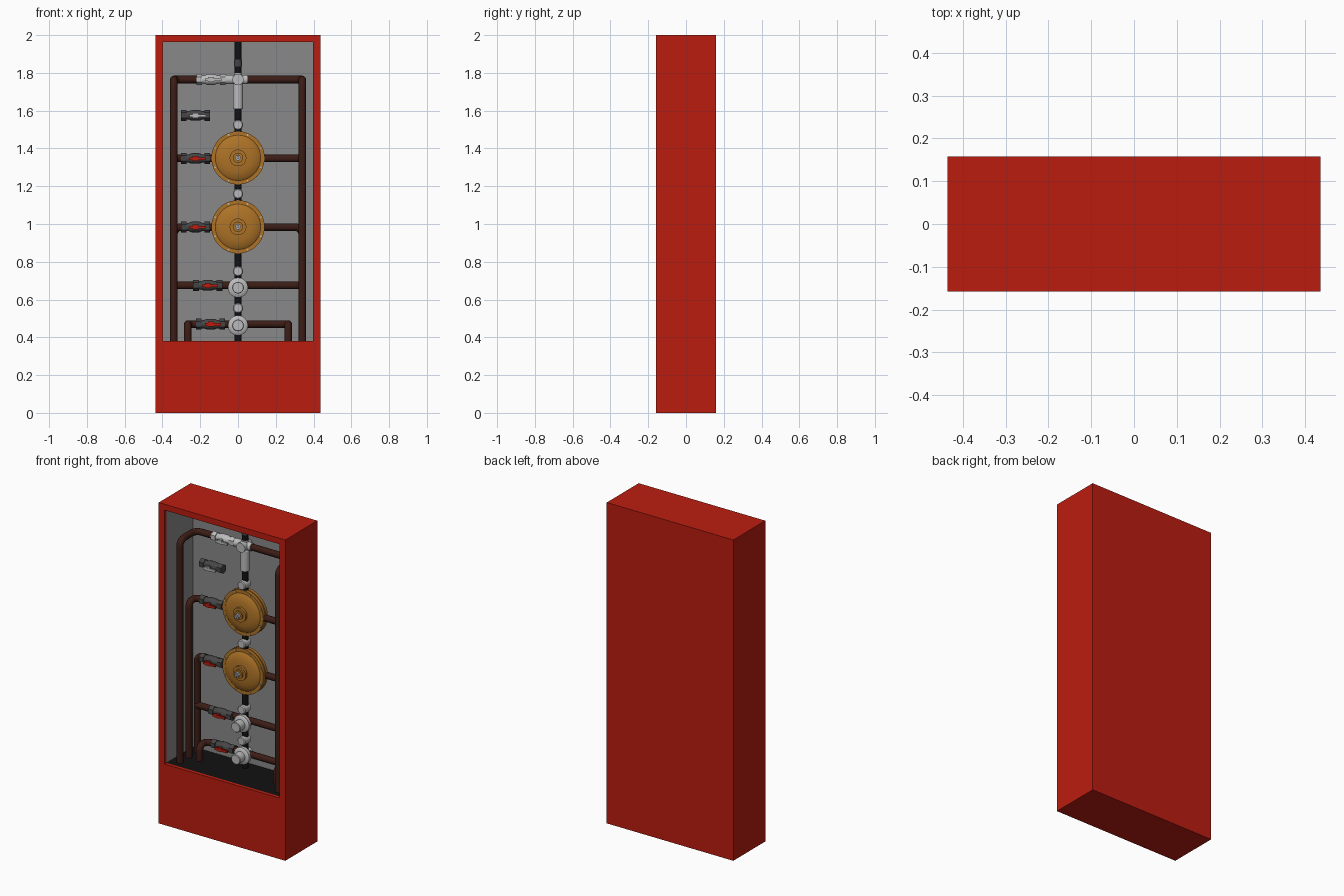
import bpy, bmesh
from math import pi, cos, sin
from mathutils import Vector, Matrix

if "Cube" in bpy.data.objects:
    bpy.data.objects.remove(bpy.data.objects["Cube"])


def material(name, r, g, b):
    m = bpy.data.materials.new(name)
    m.diffuse_color = (r, g, b, 1)
    m.use_nodes = True
    m.node_tree.nodes["Principled BSDF"].inputs["Base Color"].default_value = m.diffuse_color
    return m


RED = material("red", 0.5, 0.012, 0.005)
LINING = material("lining_grey", 0.25, 0.25, 0.25)
BLACK = material("black", 0.006, 0.006, 0.006)
BROWN = material("pipe_brown", 0.045, 0.012, 0.008)
GOLD = material("brass", 0.42, 0.17, 0.02)
DARK = material("dark_grey", 0.06, 0.06, 0.06)
STEEL = material("steel", 0.5, 0.5, 0.5)

AXIS = {'X': Matrix.Rotation(pi / 2, 4, 'Y'),
        'Y': Matrix.Rotation(-pi / 2, 4, 'X'),
        'Z': Matrix.Identity(4)}
MID = 0.07      # depth of the central column and cross pipes
FLOOR = 0.38    # bottom of the opening


def finish(name, bm, mat, smooth=True):
    me = bpy.data.meshes.new(name)
    bm.to_mesh(me)
    bm.free()
    ob = bpy.data.objects.new(name, me)
    bpy.context.collection.objects.link(ob)
    if mat:
        me.materials.append(mat)
    if smooth:
        bpy.ops.object.select_all(action='DESELECT')
        ob.select_set(True)
        bpy.context.view_layer.objects.active = ob
        bpy.ops.object.shade_smooth_by_angle(angle=pi / 6)
    return ob


def lathe(name, profile, axis, loc, mat, sides=24):
    """Spin a (radius, height) profile around an axis through loc."""
    bm = bmesh.new()
    vs = [bm.verts.new((r, 0, h)) for r, h in profile]
    es = [bm.edges.new(p) for p in zip(vs, vs[1:])]
    bmesh.ops.spin(bm, geom=vs + es, cent=(0, 0, 0), axis=(0, 0, 1),
                   angle=2 * pi, steps=sides, use_duplicate=False)
    bmesh.ops.remove_doubles(bm, verts=bm.verts, dist=1e-5)
    bmesh.ops.recalc_face_normals(bm, faces=bm.faces)
    bm.transform(Matrix.Translation(loc) @ AXIS[axis])
    return finish(name, bm, mat)


def rod(name, r, a, b, axis, loc, mat, sides=24):
    return lathe(name, [(0, a), (r, a), (r, b), (0, b)], axis, loc, mat, sides)


def box(name, loc, size, mat):
    bm = bmesh.new()
    bmesh.ops.create_cube(bm, size=1, matrix=Matrix.Translation(loc) @ Matrix.Diagonal((*size, 1)))
    return finish(name, bm, mat, False)


def pipe(name, pts, mat, r=0.02, fillet=0.04):
    """Tube along a path with rounded corners."""
    pts = [Vector(p) for p in pts]
    path = [pts[0]]
    for a, p, b in zip(pts, pts[1:], pts[2:]):
        f = min(fillet, (a - p).length * 0.49, (b - p).length * 0.49)
        u, v = (a - p).normalized() * f, (b - p).normalized() * f
        for i in range(7):
            t = i / 6 * pi / 2
            path.append(p + u * (1 - sin(t)) + v * (1 - cos(t)))
    path.append(pts[-1])
    cu = bpy.data.curves.new(name, 'CURVE')
    cu.dimensions = '3D'
    cu.bevel_depth = r
    cu.bevel_resolution = 4
    cu.use_fill_caps = True
    sp = cu.splines.new('POLY')
    sp.points.add(len(path) - 1)
    for q, p in zip(sp.points, path):
        q.co = (*p, 1)
    cu.materials.append(mat)
    ob = bpy.data.objects.new(name, cu)
    bpy.context.collection.objects.link(ob)


# Cabinet: box with an opening pushed into the front
bm = bmesh.new()
bmesh.ops.create_cube(bm, size=1, matrix=Matrix.Translation((0, 0, 1)) @ Matrix.Diagonal((0.873, 0.315, 2, 1)))
bm.normal_update()
front = min(bm.faces, key=lambda f: f.calc_center_median().y)
bmesh.ops.inset_region(bm, faces=[front], thickness=0.03)
for v in front.verts:
    v.co.x = 0.397 if v.co.x > 0 else -0.397
    v.co.z = 1.963 if v.co.z > 1 else FLOOR
for depth, idx in ((0.02, 0), (0.263, 1)):
    r = bmesh.ops.extrude_discrete_faces(bm, faces=[front])
    front = r['faces'][0]
    bmesh.ops.translate(bm, verts=front.verts, vec=(0, depth, 0))
    bm.normal_update()
    for e in front.edges:
        for f in e.link_faces:
            f.material_index = idx
            if idx and f.normal.z > 0.9:
                f.material_index = 2
cabinet = finish("cabinet", bm, RED, False)
cabinet.data.materials.append(LINING)
cabinet.data.materials.append(BLACK)

# Pipe loops: up from the floor, back to the column depth, across and down
for name, x, y, z in (("top_pipe", 0.34, -0.087, 1.765), ("upper_pipe", 0.34, 0.003, 1.347),
                      ("lower_pipe", 0.266, 0.0, 0.47)):
    pipe(name, [(-x, y, FLOOR), (-x, y, z), (-x, MID, z), (x, MID, z), (x, y, z), (x, y, FLOOR)], BROWN)
pipe("middle_pipe", [(-0.34, 0.085, FLOOR), (-0.34, 0.085, 0.984), (0.34, 0.085, 0.984),
                     (0.34, 0.085, FLOOR)], BROWN)
pipe("branch_pipe", [(-0.34, 0.08, 0.675), (0.34, 0.08, 0.675)], BROWN)

# Central column
rod("column", 0.019, FLOOR, 1.963, 'Z', (0, MID, 0), BLACK)
rod("column_collar", 0.021, 1.835, 1.87, 'Z', (0, MID, 0), DARK)
lathe("filter_body", [(0, 1.61), (0.027, 1.61), (0.027, 1.735), (0.021, 1.745), (0.021, 1.80), (0, 1.80)],
      'Z', (0, MID, 0), STEEL)
rod("filter_tee", 0.025, -0.07, 0.05, 'X', (0, MID, 1.765), STEEL)
rod("filter_cap", 0.03, -0.045, 0.03, 'Y', (0, MID, 1.765), STEEL)

# Small round gauges on the column
for z in (1.525, 1.16, 0.75, 0.555):
    lathe("gauge", [(0, -0.04), (0.022, -0.04), (0.027, -0.035), (0.027, 0.02), (0, 0.02)],
          'Y', (0, MID, z), STEEL)

# Brass diaphragm regulators
for z in (1.35, 0.985):
    loc = Vector((0, MID, z))
    lathe("regulator_body",
          [(0, -0.068), (0.027, -0.068), (0.027, -0.058), (0.044, -0.058), (0.044, -0.042),
           (0.075, -0.04), (0.108, -0.031), (0.12, -0.022), (0.141, -0.022), (0.141, -0.003),
           (0.134, -0.003), (0.134, 0.003), (0.141, 0.003), (0.141, 0.022), (0.12, 0.022),
           (0.108, 0.03), (0.07, 0.04), (0, 0.04)], 'Y', loc, GOLD, 48)
    lathe("regulator_nut", [(0, -0.095), (0.008, -0.095), (0.008, -0.085), (0.016, -0.085),
                            (0.016, -0.066), (0, -0.066)], 'Y', loc, STEEL, 6)
    for i in range(8):
        a = (i + 0.5) * pi / 4
        rod("regulator_bolt", 0.005, -0.028, 0.026, 'Y',
            loc + Vector((0.131 * cos(a), 0, 0.131 * sin(a))), STEEL, 6)

# Steel regulators with a round knob
for z in (0.663, 0.463):
    lathe("knob_regulator",
          [(0, -0.095), (0.028, -0.095), (0.031, -0.091), (0.031, -0.045), (0.046, -0.042), (0.053, -0.036),
           (0.053, -0.015), (0.035, -0.01), (0.035, 0.03), (0, 0.03)], 'Y', (0, MID, z), STEEL, 32)

# Ball valves with levers
for x, z, body, lever in ((-0.143, 1.765, STEEL, STEEL), (-0.225, 1.575, DARK, STEEL),
                          (-0.225, 1.347, DARK, RED), (-0.225, 0.984, DARK, RED),
                          (-0.160, 0.675, DARK, RED), (-0.145, 0.47, DARK, RED)):
    loc = Vector((x, MID, z))
    lathe("valve_body", [(0, -0.07), (0.022, -0.07), (0.022, -0.035), (0.028, -0.02), (0.028, 0.02),
                         (0.022, 0.035), (0.022, 0.07), (0, 0.07)], 'X', loc, body)
    for s in (-1, 1):
        rod("valve_nut", 0.029, -0.015, 0.015, 'X', loc + Vector((s * 0.062, 0, 0)), body, 6)
    rod("valve_stem", 0.011, -0.045, 0, 'Y', loc, body, 12)
    box("valve_lever_hub", loc + Vector((0, -0.046, 0)), (0.03, 0.008, 0.026), lever)
    box("valve_lever", loc + Vector((0.012, -0.046, -0.002)), (0.085, 0.01, 0.014), lever)
# Red end plug on the spare valve
rod("spare_valve_plug", 0.02, 0, 0.012, 'X', (-0.16, MID, 1.575), RED)
